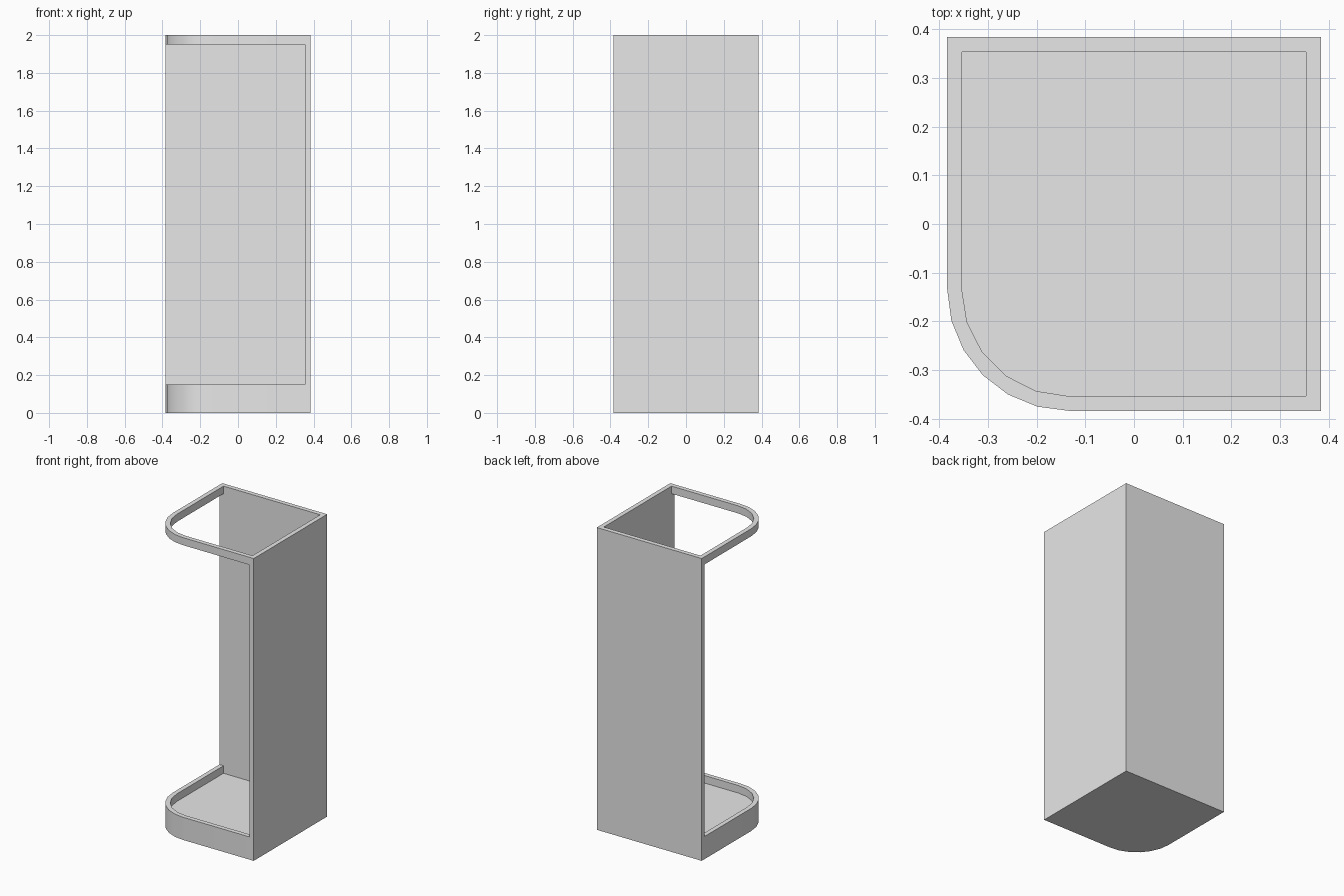
import bpy, bmesh
from math import cos, sin, pi

cube = bpy.data.objects.get("Cube")
if cube:
    bpy.data.objects.remove(cube, do_unlink=True)

HALF, WALL = 0.384, 0.03
INNER = HALF - WALL
RADIUS, HEIGHT = 0.25, 2.0
FLOOR_TOP, LOWER_RIM_TOP, UPPER_RIM_BASE = 0.1, 0.15, 1.95

grey = bpy.data.materials.new("plain grey")
grey.use_nodes = True
grey.diffuse_color = (0.8, 0.8, 0.8, 1)
grey.node_tree.nodes["Principled BSDF"].inputs["Base Color"].default_value = grey.diffuse_color


def corner_arc(radius, steps):
    """Rounded front corner, running from the open side to the front."""
    c = RADIUS - HALF
    angles = [i * pi / 2 / steps for i in range(steps + 1)]
    return [(c - radius * cos(a), c - radius * sin(a)) for a in angles]


def extrude_profile(name, points, bottom, top):
    bm = bmesh.new()
    face = bm.faces.new([bm.verts.new((x, y, bottom)) for x, y in points])
    result = bmesh.ops.extrude_face_region(bm, geom=[face], use_keep_orig=True)
    verts = [v for v in result["geom"] if isinstance(v, bmesh.types.BMVert)]
    bmesh.ops.translate(bm, verts=verts, vec=(0, 0, top - bottom))
    bmesh.ops.recalc_face_normals(bm, faces=bm.faces)
    mesh = bpy.data.meshes.new(name)
    bm.to_mesh(mesh)
    bm.free()
    mesh.materials.append(grey)
    obj = bpy.data.objects.new(name, mesh)
    bpy.context.collection.objects.link(obj)
    bpy.ops.object.select_all(action="DESELECT")
    obj.select_set(True)
    bpy.context.view_layer.objects.active = obj
    bpy.ops.object.shade_smooth_by_angle(angle=pi / 6)
    return obj


outer_arc = corner_arc(RADIUS, 6)
inner_arc = corner_arc(RADIUS - WALL, 5)

# Back and side walls, one L-shaped profile
extrude_profile("back_and_side_walls", [
    (-HALF, HALF), (-HALF, INNER), (INNER, INNER),
    (INNER, -HALF), (HALF, -HALF), (HALF, HALF)], 0, HEIGHT)

# Raised floor inside the rim
extrude_profile("floor", [(-INNER, INNER)] + inner_arc
                + [(INNER, -INNER), (INNER, INNER)], 0, FLOOR_TOP)

# Curved rims around the open front, at the bottom and the top
rim = ([(-HALF, INNER)] + outer_arc + [(INNER, -HALF), (INNER, -INNER)]
       + inner_arc[::-1] + [(-INNER, INNER)])
extrude_profile("lower_rim", rim, 0, LOWER_RIM_TOP)
extrude_profile("upper_rim", rim, UPPER_RIM_BASE, HEIGHT)
